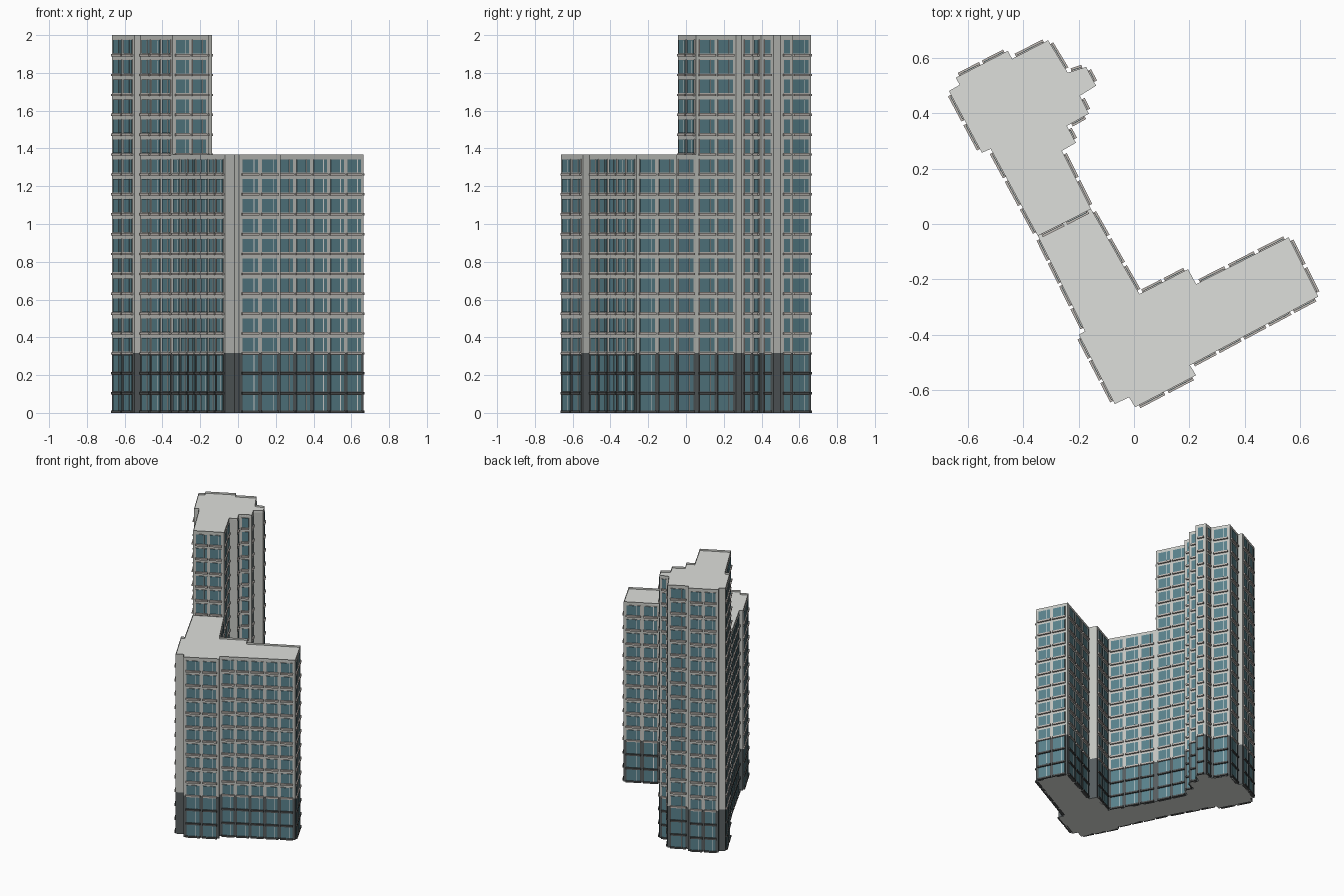
import bpy, bmesh, math
from mathutils import Vector, Matrix

if "Cube" in bpy.data.objects:
    bpy.data.objects.remove(bpy.data.objects["Cube"])

FLOOR = 2.0 / 19          # storey height
BASE = 3                  # dark storeys at street level


def material(name, r, g, b):
    m = bpy.data.materials.new(name)
    m.diffuse_color = (r, g, b, 1)
    m.use_nodes = True
    m.node_tree.nodes["Principled BSDF"].inputs["Base Color"].default_value = m.diffuse_color
    return m


WALL = material("light grey wall", 0.55, 0.56, 0.53)
ROOF = material("pale grey roof", 0.73, 0.74, 0.71)
DARK = material("dark grey base", 0.095, 0.11, 0.115)
GLASS = material("teal glass", 0.10, 0.22, 0.26)
LEDGE = material("pale stone", 0.52, 0.48, 0.45)
MULLION = material("off-white mullion", 0.75, 0.75, 0.73)
FRAME = material("dark frame", 0.075, 0.08, 0.08)

# Plan outlines, counter-clockwise
WING = [(-.347, -.043), (-.177, -.387), (-.199, -.40), (-.069, -.650), (-.018, -.625),
        (.004, -.661), (.224, -.546), (.202, -.51), (.665, -.262), (.558, -.048),
        (.224, -.217), (.195, -.163), (.02, -.253), (-.155, .054)]
TOWER = [(-.347, -.043), (-.155, .054), (-.26, .264), (-.21, .293), (-.242, .354),
         (-.163, .398), (-.195, .463), (-.137, .499), (-.173, .567), (-.239, .546),
         (-.31, .663), (-.44, .596), (-.455, .625), (-.643, .528), (-.629, .502),
         (-.668, .48), (-.549, .257), (-.517, .271)]


def finish(bm, name, mats):
    me = bpy.data.meshes.new(name)
    bm.to_mesh(me)
    bm.free()
    for m in mats:
        me.materials.append(m)
    bpy.context.collection.objects.link(bpy.data.objects.new(name, me))


def block(name, outline, top):
    """Prism with a dark base zone and a sunken roof behind a thin parapet."""
    bm = bmesh.new()
    rings = [[bm.verts.new((x, y, z)) for x, y in outline]
             for z in (0, BASE * FLOOR, top)]
    n = len(outline)
    for k in range(2):
        for i in range(n):
            j = (i + 1) % n
            f = bm.faces.new((rings[k][i], rings[k][j], rings[k + 1][j], rings[k + 1][i]))
            f.material_index = 1 - k
    bm.faces.new(rings[0][::-1]).material_index = 2
    roof = bm.faces.new(rings[2])
    bmesh.ops.inset_region(bm, faces=[roof], thickness=0.009)
    roof.material_index = 2
    edge = bmesh.ops.extrude_face_region(bm, geom=[roof])
    moved = [v for v in edge["geom"] if isinstance(v, bmesh.types.BMVert)]
    bmesh.ops.translate(bm, vec=(0, 0, -0.014), verts=moved)
    if roof.is_valid:
        bmesh.ops.delete(bm, geom=[roof], context='FACES_ONLY')
    finish(bm, name, (WALL, DARK, ROOF))


def facade(name, outline, floors, first):
    """Windows, frames, mullions and sills on each wall; first maps wall -> lowest storey."""
    bm = bmesh.new()

    def box(frame, along, z, width, height, depth, mat):
        m = frame @ Matrix.Translation((along, 0, z)) @ Matrix.Diagonal((width, depth * 2, height, 1))
        for v in bmesh.ops.create_cube(bm, size=1, matrix=m)["verts"]:
            for f in v.link_faces:
                f.material_index = mat

    for i, p in enumerate(outline):
        a, b = Vector(p), Vector(outline[(i + 1) % len(outline)])
        d = b - a
        length = d.length
        if length < 0.0685:       # short returns stay blank
            continue
        count = max(1, round(length / 0.107))
        bay = (length - 0.016) / count
        width = bay * (0.82 if length > 0.1 else 0.66)
        frame = Matrix.Translation((a.x, a.y, 0)) @ Matrix.Rotation(math.atan2(d.y, d.x), 4, 'Z')
        for c in range(count):
            s = 0.008 + bay * (c + 0.5)
            for k in range(first.get(i, 0), floors):
                low = k < BASE
                tall = 0.090 if low else 0.074
                z = k * FLOOR + 0.007
                box(frame, s, z + tall / 2, width, tall, 0.003, 3 if low else 1)      # surround
                box(frame, s, z + tall / 2, width - 0.005, tall - 0.003, 0.005, 0)    # glass
                if width > 0.06:
                    box(frame, s + width * 0.22, z + tall / 2, 0.004, tall - 0.003, 0.007, 2)
                box(frame, s, max(z - 0.008, 0.006), width + 0.006, 0.012, 0.012,
                    3 if low else 1)                                                  # sill
    finish(bm, name, (GLASS, LEDGE, MULLION, FRAME))


block("low_wing", WING, 13 * FLOOR)
block("tower", TOWER, 19 * FLOOR)
facade("wing_windows", WING, 13, {len(WING) - 1: 13})
facade("tower_windows", TOWER, 19, {0: 13})
